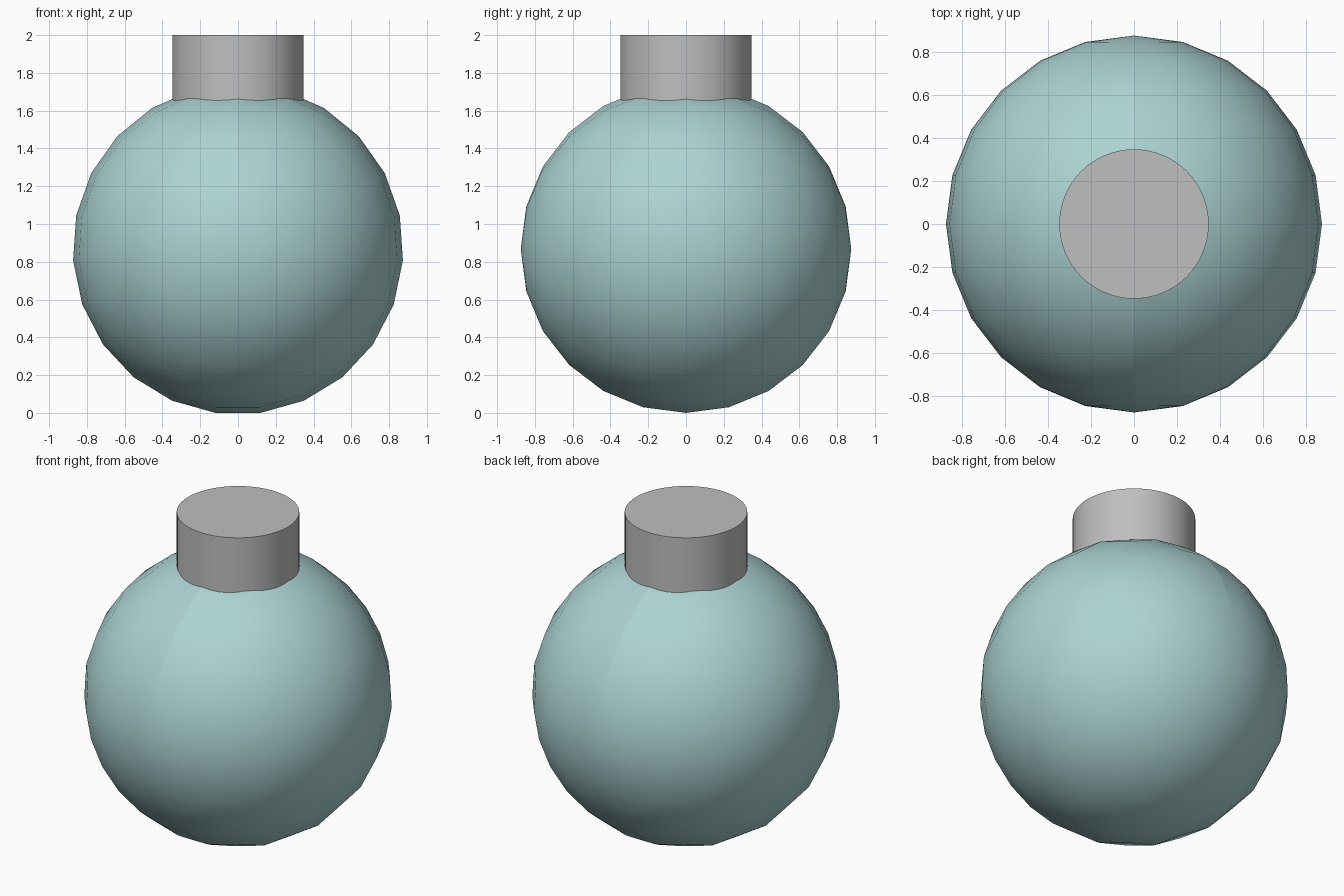
import bpy, bmesh, math
from mathutils import Matrix

cube = bpy.data.objects.get("Cube")
if cube:
    bpy.data.objects.remove(cube, do_unlink=True)

RADIUS, CENTRE_Z = 0.875, 0.867
NECK_RADIUS, NECK_BASE, TOP = 0.347, 1.3, 2.0


def make_material(name, colour):
    mat = bpy.data.materials.new(name)
    mat.use_nodes = True
    mat.diffuse_color = colour
    mat.node_tree.nodes["Principled BSDF"].inputs["Base Color"].default_value = colour
    return mat


def make_object(name, bm, mat):
    mesh = bpy.data.meshes.new(name)
    bm.to_mesh(mesh)
    bm.free()
    mesh.materials.append(mat)
    obj = bpy.data.objects.new(name, mesh)
    bpy.context.collection.objects.link(obj)
    return obj


glass = make_material("pale teal", (0.41, 0.65, 0.65, 1))
metal = make_material("light grey", (0.52, 0.52, 0.52, 1))

# Round body: poles face front and back, one meridian runs over the top
bm = bmesh.new()
bmesh.ops.create_uvsphere(bm, u_segments=23, v_segments=12, radius=RADIUS,
                          matrix=Matrix.Rotation(math.pi / 2, 4, "X"))
for face in bm.faces:
    face.smooth = True
# Crisp seam along the top meridian
for edge in bm.edges:
    if all(abs(v.co.x) < 0.001 and v.co.z > -0.001 for v in edge.verts):
        edge.smooth = False
body = make_object("round_body", bm, glass)
body.location.z = CENTRE_Z

# Neck cap: plain capped cylinder sunk into the body
bm = bmesh.new()
bmesh.ops.create_cone(bm, cap_ends=True, segments=64, radius1=NECK_RADIUS,
                      radius2=NECK_RADIUS, depth=TOP - NECK_BASE)
for face in bm.faces:
    face.smooth = abs(face.normal.z) < 0.5
for edge in bm.edges:
    edge.smooth = all(f.smooth for f in edge.link_faces)
neck = make_object("neck_cap", bm, metal)
neck.location.z = (TOP + NECK_BASE) / 2
